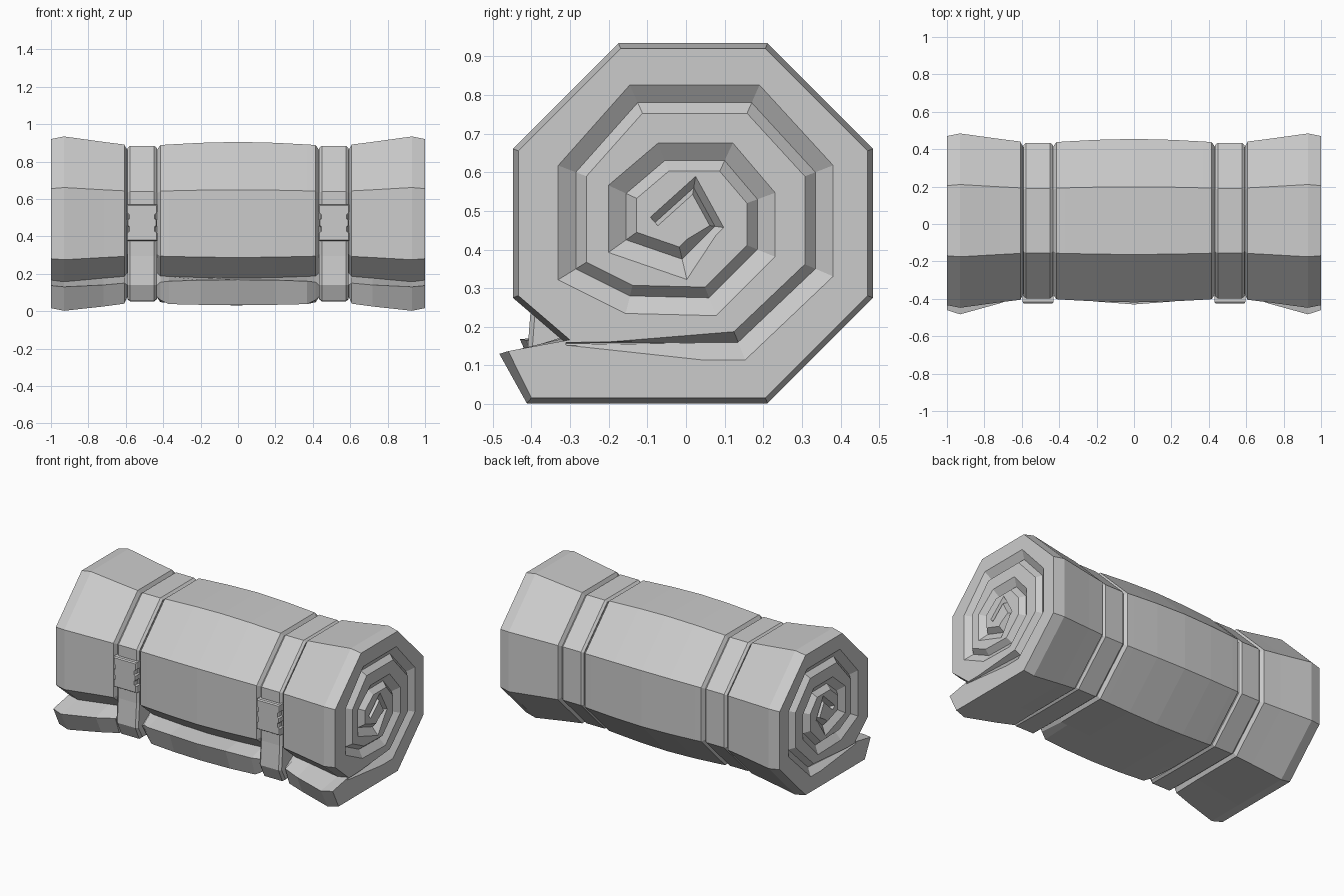
import bpy, bmesh, math
from mathutils import Vector

cube = bpy.data.objects.get("Cube")
if cube:
    bpy.data.objects.remove(cube, do_unlink=True)

grey = bpy.data.materials.new("plain_grey")
grey.use_nodes = True
COLOUR = (0.6, 0.6, 0.6, 1)
grey.diffuse_color = COLOUR
grey.node_tree.nodes["Principled BSDF"].inputs["Base Color"].default_value = COLOUR

CY, CZ = 0.018, 0.468  # axis of the roll


def finish(name, bm):
    bmesh.ops.recalc_face_normals(bm, faces=bm.faces)
    mesh = bpy.data.meshes.new(name)
    bm.to_mesh(mesh)
    bm.free()
    mesh.materials.append(grey)
    obj = bpy.data.objects.new(name, mesh)
    bpy.context.collection.objects.link(obj)
    return obj


def loft(bm, rings):
    """Skin a list of closed rings and cap both ends."""
    rows = [[bm.verts.new(p) for p in ring] for ring in rings]
    n = len(rows[0])
    for a, b in zip(rows, rows[1:]):
        for i in range(n):
            j = (i + 1) % n
            bm.faces.new((a[i], a[j], b[j], b[i]))
    bm.faces.new(rows[0])
    bm.faces.new(rows[-1])


def section(x, apothem, tip, heel, notch=True):
    """Octagon whose lower front corner is opened into a loose flap."""
    radius = apothem / math.cos(math.pi / 8)
    pts = []
    for k in range(8):
        t = math.radians(-67.5 + 45 * k)
        pts.append((CY + radius * math.cos(t), CZ + radius * math.sin(t)))
    fold = pts.pop()  # bottom front corner
    if notch:
        pts.append((CY - 0.705 * apothem, CZ - 0.667 * apothem))
    pts += [tip, heel, fold]
    return [(x, y, z) for y, z in pts]


# Rolled body: x, apothem, flap tip, flap heel, from the middle outwards
half = [
    (0.0, 0.437, (-0.43, 0.168), (-0.37, 0.033)),
    (0.2, 0.432, (-0.415, 0.166), (-0.365, 0.034)),
    (0.37, 0.423, (-0.395, 0.16), (-0.355, 0.038)),
    (0.415, 0.420, (-0.37, 0.155), (-0.33, 0.06)),
    (0.432, 0.395, (-0.36, 0.14), (-0.32, 0.075)),
    (0.593, 0.395, (-0.36, 0.14), (-0.32, 0.075)),
    (0.608, 0.423, (-0.385, 0.15), (-0.345, 0.04)),
    (0.72, 0.437, (-0.425, 0.14), (-0.37, 0.025)),
    (0.93, 0.466, (-0.483, 0.13), (-0.412, 0.002)),
    (1.0, 0.452, (-0.46, 0.137), (-0.40, 0.016)),
]
full = [(-x, *rest) for x, *rest in reversed(half[1:])] + half
bm = bmesh.new()
loft(bm, [section(*s) for s in full])
roll = finish("bedroll_body", bm)

# Spiral groove pressed into both ends
spiral = [Vector(p) for p in (
    (-0.31, 0.157), (0.135, 0.16), (0.335, 0.35), (0.335, 0.6), (0.17, 0.78),
    (-0.125, 0.78), (-0.285, 0.6), (-0.285, 0.35), (-0.145, 0.28), (0.06, 0.275),
    (0.185, 0.4), (0.185, 0.53), (0.1, 0.63), (-0.055, 0.63), (-0.155, 0.545),
    (-0.155, 0.425), (-0.01, 0.375), (0.075, 0.46), (0.02, 0.56), (-0.08, 0.47))]


def mitre(i):
    """Outward mitre direction at a spiral corner."""
    dirs = []
    for a, b in ((i - 1, i), (i, i + 1)):
        if a >= 0 and b < len(spiral):
            d = (spiral[b] - spiral[a]).normalized()
            dirs.append(Vector((d.y, -d.x)))
    m = (dirs[0] + dirs[-1]).normalized()
    return m / max(m.dot(dirs[0]), 0.6)


bm = bmesh.new()
for side in (-1, 1):
    rings = []
    for i, p in enumerate(spiral):
        w = 0.1 if i == 0 else 0.4 if i >= len(spiral) - 3 else 1
        m = mitre(i) * w
        outer, inner = p + m * 0.06, p - m * 0.036
        rings.append([(side * 0.968, p.x, p.y),
                      (side * 1.01, outer.x, outer.y),
                      (side * 1.01, inner.x, inner.y)])
    loft(bm, rings)
cutter = finish("spiral_cutter", bm)
cutter.hide_render = True
cutter.hide_viewport = True
cut = roll.modifiers.new("spiral_groove", 'BOOLEAN')
cut.operation = 'DIFFERENCE'
cut.solver = 'EXACT'
cut.use_self = True
cut.object = cutter

# Buckle outline: half widths and heights of the notched right edge
edge = [(0.082, 0.098), (0.082, 0.055), (0.072, 0.048), (0.072, 0.022), (0.08, 0.014)]
edge += [(w, -h) for w, h in reversed(edge)]
outline = edge + [(-w, h) for w, h in reversed(edge)]

for side, label in ((-1, "right"), (1, "left")):
    # Strap wrapped round the roll and the flap
    bm = bmesh.new()
    rings = []
    for x, inset in ((0.434, 0.012), (0.448, 0), (0.577, 0), (0.591, 0.012)):
        rings.append(section(side * x, 0.416 - inset, (-0.41 + inset, 0.14),
                             (-0.37 + inset, 0.055 + inset), notch=False))
    loft(bm, rings)
    finish(label + "_strap", bm)

    # Buckle plate with softened front rim
    bm = bmesh.new()
    loft(bm, [[(side * 0.513 + w * s, y, 0.472 + h * s) for w, h in outline]
              for y, s in ((-0.38, 1), (-0.418, 1), (-0.426, 0.94))])
    finish(label + "_buckle", bm)
